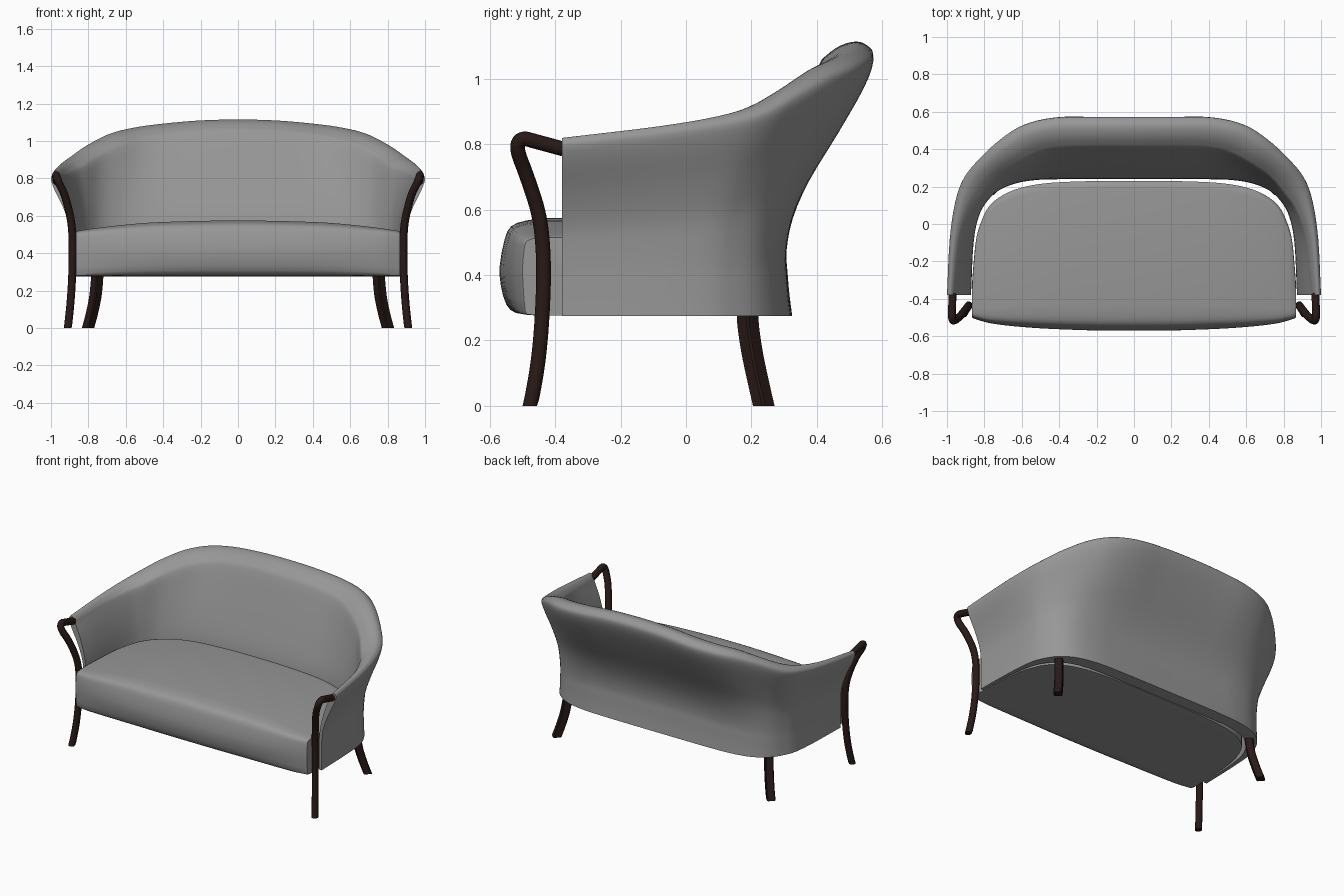
import bpy, bmesh, math
from mathutils import Vector

if "Cube" in bpy.data.objects:
    bpy.data.objects.remove(bpy.data.objects["Cube"])


def catmull(pts, n):
    """Smooth a list of equal-length tuples, n steps per span."""
    p = [Vector(q) for q in pts]
    p = [2 * p[0] - p[1]] + p + [2 * p[-1] - p[-2]]
    out = []
    for i in range(1, len(p) - 2):
        a, b, c, d = p[i - 1:i + 3]
        for k in range(n):
            t = k / n
            out.append(0.5 * (2 * b + (c - a) * t + (2 * a - 5 * b + 4 * c - d) * t * t
                              + (3 * b - a - 3 * c + d) * t ** 3))
    return out + [p[-2]]


def loft(name, rings, mat, angle=40):
    """Skin closed rings of equal length and cap both ends."""
    m = len(rings[0])
    verts = [tuple(v) for r in rings for v in r]
    faces = [(i * m + j, i * m + (j + 1) % m, (i + 1) * m + (j + 1) % m, (i + 1) * m + j)
             for i in range(len(rings) - 1) for j in range(m)]
    last = (len(rings) - 1) * m
    faces += [tuple(range(m))[::-1], tuple(range(last, last + m))]
    me = bpy.data.meshes.new(name)
    me.from_pydata(verts, [], faces)
    bm = bmesh.new()
    bm.from_mesh(me)
    bmesh.ops.recalc_face_normals(bm, faces=bm.faces)
    bm.to_mesh(me)
    bm.free()
    ob = bpy.data.objects.new(name, me)
    bpy.context.collection.objects.link(ob)
    me.materials.append(mat)
    bpy.ops.object.select_all(action='DESELECT')
    ob.select_set(True)
    bpy.context.view_layer.objects.active = ob
    bpy.ops.object.shade_smooth_by_angle(angle=math.radians(angle))
    return ob


def material(name, color):
    mat = bpy.data.materials.new(name)
    mat.diffuse_color = (*color, 1)
    mat.use_nodes = True
    mat.node_tree.nodes["Principled BSDF"].inputs["Base Color"].default_value = mat.diffuse_color
    return mat


wood = material("dark_wood", (0.021, 0.010, 0.008))
fabric = material("grey_upholstery", (0.31, 0.31, 0.31))

# Wraparound back: stations hold bottom-inner, bottom-outer, top-inner, top-outer, top height
half = [
    ((.872, -.38), (.893, -.38), (.950, -.38), (1.00, -.38), .820),
    ((.858, -.10), (.885, -.10), (.920, -.10), (.985, -.08), .855),
    ((.830, .04), (.870, .06), (.870, .06), (.955, .12), .887),
    ((.790, .115), (.840, .145), (.810, .15), (.910, .245), .922),
    ((.730, .175), (.785, .225), (.730, .245), (.830, .345), .978),
    ((.640, .215), (.690, .285), (.620, .32), (.717, .45), 1.037),
    ((.530, .235), (.555, .315), (.510, .375), (.590, .53), 1.07),
    ((.400, .24), (.400, .323), (.390, .40), (.420, .57), 1.092),
    ((.200, .24), (.200, .325), (.195, .405), (.210, .573), 1.11),
]
middle = ((0, .24), (0, .325), (0, .405), (0, .573), 1.115)
flip = [tuple((-q[0], q[1]) for q in s[:4]) + (s[4],) for s in reversed(half)]
flat = [(*s[0], *s[1], *s[2], *s[3], s[4]) for s in half + [middle] + flip]
outer = [(0, 0), (.08, -.035), (.16, -.058), (.24, -.07), (.36, .01), (.5, .22),
         (.68, .58), (.85, .89), (.95, 1)]
rim = [(.12, .987), (.32, 1.0), (.6, .985), (.85, .95)]
inner = [(.91, 1), (.75, .70), (.55, .35), (.36, .06), (.2, 0), (0, 0)]
rings = []
for s in catmull(flat, 4):
    bi, bo, ti, to = (Vector(s[k:k + 2]) for k in (0, 2, 4, 6))
    h = s[8] - .275
    flare = 1 + .7 * max(0, 1.115 - s[8]) / .295   # arms flare later than the back

    def lean(f):
        return f ** flare if f > 0 else f * (2 - flare)
    ring = [(*bo.lerp(to, lean(f)), .275 + h * z) for z, f in outer]
    ring += [(*to.lerp(ti, u), .275 + h * z) for u, z in rim]
    ring += [(*bi.lerp(ti, lean(f)), .275 + h * z) for z, f in inner]
    rings.append(catmull(ring, 3))
loft("backrest", rings, fabric)

# Seat cushion: stations across x hold front y, back y, top z
seat = [(.866, -.50, -.32, .515), (.857, -.505, -.20, .518), (.842, -.51, -.07, .522),
        (.81, -.52, .03, .527), (.77, -.53, .10, .533), (.70, -.54, .155, .542),
        (.60, -.55, .195, .553), (.45, -.56, .22, .565), (.2, -.569, .23, .573)]
seat = seat + [(0, -.57, .23, .575)] + [(-s[0], *s[1:]) for s in reversed(seat)]
rings = []
for x, yf, yb, zt in catmull(seat, 3):
    k = 1 - .6 * abs(x / .866) ** 3            # squarer nose towards the ends
    prof = [(yb, .277), (yb, zt - .015), (yb - .015, zt - .003), (yb - .04, zt)]
    nose = [(yf + .14 * k, zt), (yf + .08 * k, zt - .008 * k), (yf + .035 * k, zt - .025 * k),
            (yf + .015 * k, zt - .065 * k), (yf, .43), (yf + .003 * k, .37),
            (yf + .02 * k, .277 + .033 * k), (yf + .05 * k, .277 + .007 * k), (yf + .11 * k, .277)]
    prof += [tuple(v) for v in catmull(nose, 2)]
    rings.append([(x, y, z) for y, z in prof])
loft("seat_cushion", rings, fabric, 45)

# Legs on both sides
front_path = [(.911, -.478, -.01), (.897, -.455, .12), (.888, -.442, .25), (.884, -.436, .4),
              (.887, -.441, .52), (.900, -.457, .61), (.927, -.490, .71), (.955, -.512, .77),
              (.968, -.514, .803), (.973, -.496, .817), (.973, -.460, .809), (.970, -.375, .786)]
back_path = [(.802, .238, 0), (.783, .222, .07), (.764, .203, .16), (.755, .191, .24), (.753, .189, .279)]
for side, label in ((1, "right"), (-1, "left")):
    # Front leg sweeps up and curls back into the arm
    path = catmull(front_path, 4)
    rings = []
    for i, p in enumerate(path):
        t = (path[min(i + 1, len(path) - 1)] - path[max(i - 1, 0)]).normalized()
        u = (Vector((1, 0, 0)) - t * t.x).normalized()
        w = t.cross(u)
        ring = []
        for k in range(12):
            a = math.tau * k / 12
            v = p + .021 * math.cos(a) * u + .0225 * math.sin(a) * w
            ring.append((side * v.x, v.y, 0 if i == 0 else max(v.z, 0)))
        rings.append(ring)
    loft("front_leg_" + label, rings, wood, 50)
    # Back leg: square section turned to the corner
    r = .033
    rings = [[(side * (p.x + dx * r), p.y + dy * r, p.z)
              for dx, dy in ((1, .12), (.12, 1), (-.12, 1), (-1, .12),
                             (-1, -.12), (-.12, -1), (.12, -1), (1, -.12))]
             for p in catmull(back_path, 4)]
    loft("back_leg_" + label, rings, wood, 30)
